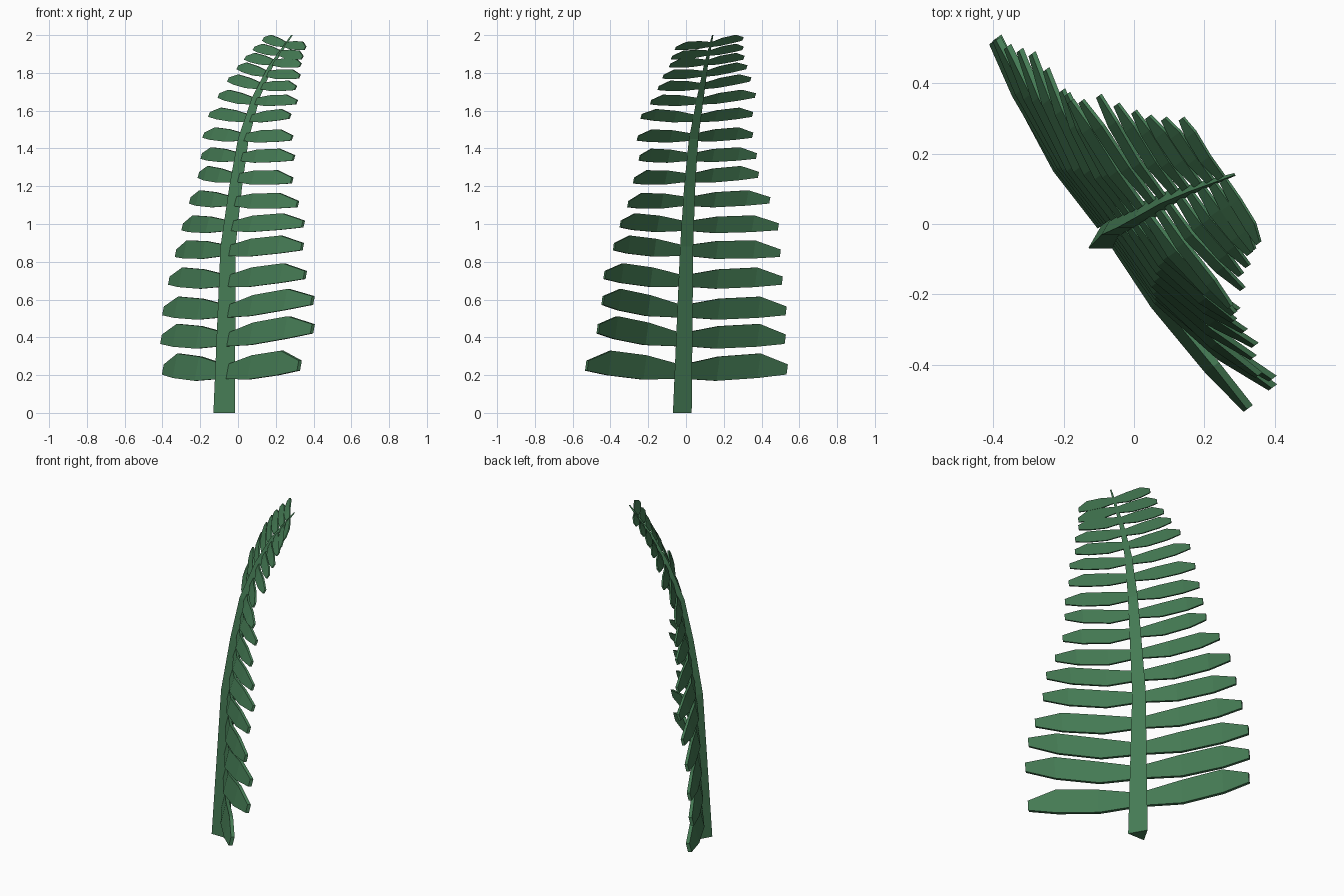
import bpy, bmesh
from mathutils import Vector

if "Cube" in bpy.data.objects:
    bpy.data.objects.remove(bpy.data.objects["Cube"])

SIDE = Vector((0.59, -0.81, 0))     # across the frond
FACE = Vector((0.81, 0.59, 0))      # direction the frond arches toward
STEM_FACE = Vector((0.866, 0.5, 0))  # flat side of the three-sided stem
STEM_SIDE = Vector((0.5, -0.866, 0))

green = bpy.data.materials.new("leaf_green")
green.diffuse_color = (0.06, 0.20, 0.09, 1)
green.use_nodes = True
green.node_tree.nodes["Principled BSDF"].inputs["Base Color"].default_value = green.diffuse_color


def loft(bm, rings):
    """Bridge a sequence of equal-sized rings into a closed solid."""
    vs = [[bm.verts.new(p) for p in r] for r in rings]
    n = len(vs[0])
    for a, b in zip(vs, vs[1:]):
        for i in range(n):
            j = (i + 1) % n
            bm.faces.new((a[i], a[j], b[j], b[i]))
    bm.faces.new(vs[0])
    bm.faces.new(vs[-1][::-1])


def finish(bm, name):
    bmesh.ops.recalc_face_normals(bm, faces=bm.faces)
    me = bpy.data.meshes.new(name)
    bm.to_mesh(me)
    bm.free()
    me.materials.append(green)
    ob = bpy.data.objects.new(name, me)
    bpy.context.collection.objects.link(ob)
    return ob


# Arching three-sided stem: x, y, z, radius
PATH = [(-.073, -.036, 0, .066), (-.053, -.008, .88, .046), (-.012, .01, 1.2, .039),
        (.028, .032, 1.45, .033), (.095, .07, 1.67, .024), (.17, .10, 1.83, .015),
        (.285, .14, 2.0, .005)]


def stem_at(z):
    """Stem centre, radius and slope (offset along FACE per unit height)."""
    for a, b in zip(PATH, PATH[1:]):
        if z <= b[2]:
            t = (z - a[2]) / (b[2] - a[2])
            c = Vector(a).lerp(Vector(b), t)
            slope = (Vector(b[:3]) - Vector(a[:3])).dot(FACE) / (b[2] - a[2])
            return Vector(c[:3]), c[3], slope


bm = bmesh.new()
rings = []
for x, y, z, r in PATH:
    c = Vector((x, y, z))
    rings.append([c - STEM_FACE * r,
                  c + STEM_FACE * r * .5 + STEM_SIDE * r * .87,
                  c + STEM_FACE * r * .5 - STEM_SIDE * r * .87])
loft(bm, rings)
finish(bm, "stem")

# Leaflet attachment heights and tip positions for each side
ROOT_Z = [.22, .39, .54, .70, .86, .99, 1.12, 1.245, 1.355, 1.46, 1.56,
          1.65, 1.73, 1.795, 1.855, 1.905, 1.95]
LEFT = [(-.39, .53, .23), (-.40, .52, .39), (-.39, .525, .54), (-.36, .505, .70),
        (-.325, .495, .845), (-.29, .485, .985), (-.25, .44, 1.125), (-.205, .38, 1.26),
        (-.19, .37, 1.36), (-.18, .35, 1.47), (-.15, .35, 1.58), (-.10, .365, 1.68),
        (-.05, .34, 1.765), (0, .32, 1.83), (.04, .305, 1.88), (.085, .30, 1.93),
        (.135, .30, 1.98)]
RIGHT = [(.325, -.525, .25), (.395, -.465, .445), (.395, -.44, .595), (.355, -.43, .73),
         (.34, -.38, .88), (.345, -.345, 1.0), (.315, -.305, 1.105), (.285, -.275, 1.23),
         (.295, -.245, 1.35), (.285, -.255, 1.455), (.275, -.235, 1.57), (.31, -.185, 1.645),
         (.305, -.145, 1.72), (.325, -.12, 1.78), (.33, -.085, 1.84), (.34, -.075, 1.88),
         (.355, -.055, 1.93)]

# Leaflet outline: position along, lower edge, upper edge (fractions of height)
OUTLINE = [(0, -.3, .3), (.34, -.40, .56), (.74, -.32, .65), (1, -.2, .2)]


def leaflet(bm, z, tip, sign):
    c, r, slope = stem_at(z)
    root = c + SIDE * sign * r * .55
    d = Vector(tip) - root
    h = .135 - .05 * (z - .2) / .9 if z < 1.1 else .085 - .04 * (z - 1.1) / .85
    sweep = d.dot(FACE)
    up = Vector((0, 0, h)) + FACE * h * (.2 + slope * .75)   # leans with the stem
    rings = []
    for t, lo, hi in OUTLINE:
        # straight sideways run, curling toward the face near the tip
        p = root + d * t + FACE * (sweep + .03) * (t * t - t) * 1.2
        half = FACE * h * .075
        low, top = p + up * lo, p + up * hi
        rings.append([low - half, low + half, top + half, top - half])
    loft(bm, rings)


for name, tips, sign in (("left_leaflets", LEFT, -1), ("right_leaflets", RIGHT, 1)):
    bm = bmesh.new()
    for z, tip in zip(ROOT_Z, tips):
        leaflet(bm, z, tip, sign)
    finish(bm, name)
